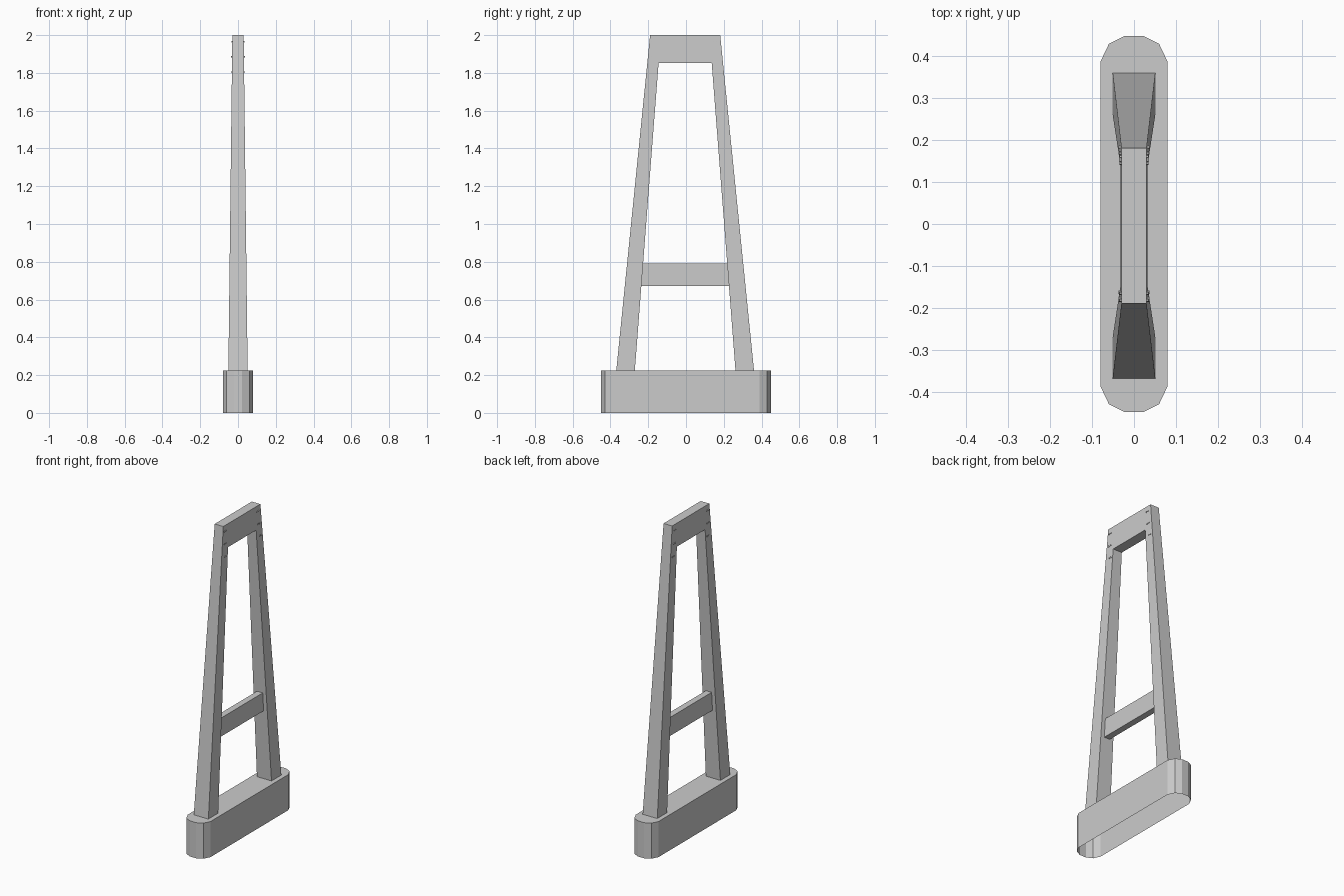
import bpy, bmesh, math
from mathutils import Matrix

if "Cube" in bpy.data.objects:
    bpy.data.objects.remove(bpy.data.objects["Cube"])

BASE_TOP = 0.225


def make_object(name, bm):
    bmesh.ops.recalc_face_normals(bm, faces=bm.faces[:])
    mesh = bpy.data.meshes.new(name)
    bm.to_mesh(mesh)
    bm.free()
    obj = bpy.data.objects.new(name, mesh)
    bpy.context.collection.objects.link(obj)
    return obj


def half_width(z):
    # frame tapers in x from foot to top
    return 0.051 + (0.03 - 0.051) * (z - BASE_TOP) / (2.0 - BASE_TOP)


def slab(name, profile, width):
    # y-z outline given a thickness in x
    bm = bmesh.new()
    rows = [[bm.verts.new((s * width(z), y, z)) for y, z in profile] for s in (1, -1)]
    bm.faces.new(rows[0])
    bm.faces.new(rows[1][::-1])
    n = len(profile)
    for i in range(n):
        j = (i + 1) % n
        bm.faces.new((rows[0][i], rows[1][i], rows[1][j], rows[0][j]))
    return make_object(name, bm)


# Base: long block with faceted round ends, open underneath
end = [(0.08, 0.388), (0.06, 0.43), (0.022, 0.449)]
half = end + [(-x, y) for x, y in reversed(end)]
outline = half + [(-x, -y) for x, y in half]
bm = bmesh.new()
low = [bm.verts.new((x, y, 0)) for x, y in outline]
top = [bm.verts.new((x, y, BASE_TOP)) for x, y in outline]
bm.faces.new(top)
for i in range(len(outline)):
    j = (i + 1) % len(outline)
    bm.faces.new((low[i], low[j], top[j], top[i]))
make_object("base", bm)

# Frame: two leaning tapered legs joined by a flush top beam
slab("leg_frame", [(-0.369, BASE_TOP), (-0.19, 2.0), (0.181, 2.0), (0.36, BASE_TOP),
                   (0.262, BASE_TOP), (0.136, 1.853), (-0.145, 1.853), (-0.271, BASE_TOP)],
     half_width)

# Lower rung, thinner than the legs
slab("lower_rung", [(-0.24, 0.673), (-0.23, 0.79), (0.221, 0.79), (0.23, 0.673)],
     lambda z: 0.02)

# Small screw heads on both faces
bm = bmesh.new()
for z, ys in ((1.965, (-0.182, -0.165, 0.145, 0.161)),
              (1.885, (-0.182, -0.165, 0.153, 0.169)),
              (1.805, (-0.177, -0.163, 0.17, 0.184))):
    for y in ys:
        for s in (1, -1):
            place = Matrix.Translation((s * half_width(z), y, z)) @ Matrix.Rotation(math.pi / 2, 4, 'Y')
            bmesh.ops.create_cone(bm, cap_ends=True, segments=6, radius1=0.004,
                                  radius2=0.004, depth=0.009, matrix=place)
make_object("screw_heads", bm)
